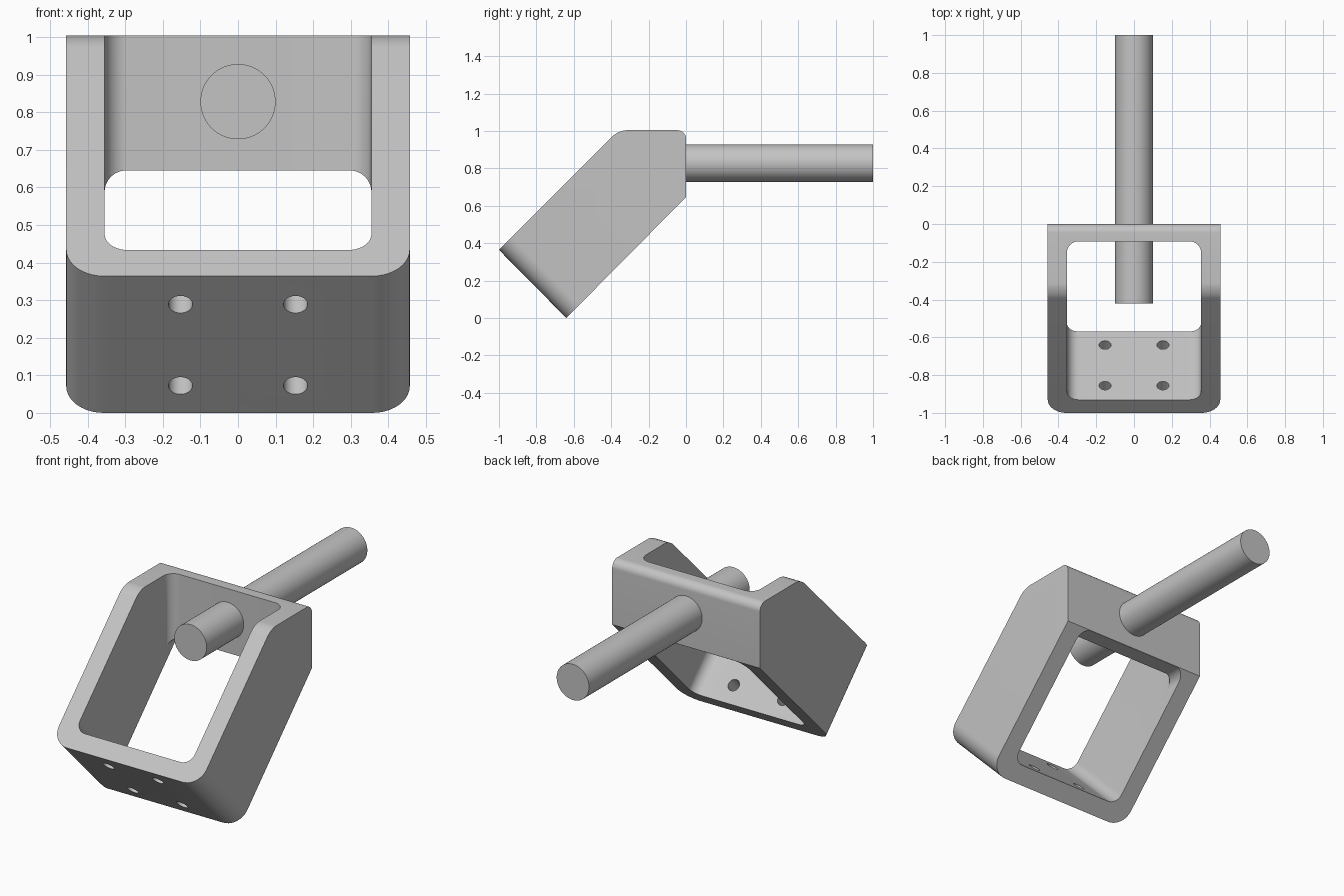
import bpy
import bmesh
from math import pi, radians
from mathutils import Vector, Matrix

if "Cube" in bpy.data.objects:
    bpy.data.objects.remove(bpy.data.objects["Cube"])

grey = bpy.data.materials.new("light_grey")
grey.use_nodes = True
colour = (0.55, 0.55, 0.55, 1)
grey.diffuse_color = colour
grey.node_tree.nodes["Principled BSDF"].inputs["Base Color"].default_value = colour


def finish(bm, name):
    bmesh.ops.recalc_face_normals(bm, faces=bm.faces)
    mesh = bpy.data.meshes.new(name)
    bm.to_mesh(mesh)
    bm.free()
    obj = bpy.data.objects.new(name, mesh)
    mesh.materials.append(grey)
    bpy.context.collection.objects.link(obj)
    return obj


def prism(name, profile, half, rounds):
    """Extrude a (y, z) profile across x; round edges picked by a rule."""
    bm = bmesh.new()
    face = bm.faces.new([bm.verts.new((-half, y, z)) for y, z in profile])
    new = bmesh.ops.extrude_face_region(bm, geom=[face])["geom"]
    bmesh.ops.translate(bm, vec=(2 * half, 0, 0),
                        verts=[v for v in new if isinstance(v, bmesh.types.BMVert)])
    for radius, rule in rounds:
        edges = [e for e in bm.edges
                 if rule((e.verts[0].co + e.verts[1].co) / 2)]
        bmesh.ops.bevel(bm, geom=edges, offset=radius, segments=10,
                        profile=0.5, affect='EDGES')
    return finish(bm, name)


def cylinder(name, radius, start, end, sides):
    start, end = Vector(start), Vector(end)
    axis = end - start
    turn = axis.to_track_quat('Z', 'Y').to_matrix().to_4x4()
    bm = bmesh.new()
    bmesh.ops.create_cone(bm, cap_ends=True, segments=sides, radius1=radius,
                          radius2=radius, depth=axis.length,
                          matrix=Matrix.Translation((start + end) / 2) @ turn)
    return finish(bm, name)


def cut(target, cutter):
    cutter.hide_render = True
    mod = target.modifiers.new("cut", 'BOOLEAN')
    mod.operation = 'DIFFERENCE'
    mod.solver = 'EXACT'
    mod.object = cutter
    bpy.context.view_layer.objects.active = target
    bpy.ops.object.modifier_apply(modifier=mod.name)
    bpy.data.objects.remove(cutter)


def near(y, z, x=None):
    """Rule: the edge middle lies at this place, on either side in x."""
    return lambda m: (abs(m.y - y) < 0.01 and abs(m.z - z) < 0.01
                      and (abs(m.x) < 0.01 if x is None else abs(abs(m.x) - x) < 0.01))


# Bent bracket body with rounded plate ends and top corners
width = 0.457
bracket = prism("bracket",
                [(-1, 0.364), (-0.36, 1.004), (0, 1.004), (0, 0.646), (-0.64, 0.004 - 0.004)],
                width,
                [(0.1, near(-0.82, 0.182, width)),
                 (0.045, lambda m: abs(m.x) < 0.01 and m.z > 0.99)])

# Inner opening following the slanted plate and upright back wall
inner = 0.355
opening = prism("opening_cutter",
                [(-0.092, 1.3), (-0.4, 1.3), (-1.1, 0.603), (-0.449, -0.048), (-0.092, 0.308)],
                inner,
                [(0.06, near(-0.092, 0.804, inner)),
                 (0.06, near(-0.7745, 0.2775, inner))])
cut(bracket, opening)

# Level underside of the back wall, with rounded ends
underside = prism("underside_cutter",
                  [(-0.2, 0.3), (-0.2, 0.645), (0.1, 0.645), (0.1, 0.3)],
                  inner, [(0.058, near(-0.05, 0.645, inner))])
cut(bracket, underside)

# Four screw holes square to the slanted plate
for x in (-0.153, 0.153):
    for z in (0.073, 0.288):
        middle = Vector((x, -0.638 - z, z))
        reach = Vector((0, 0.13, 0.13))
        cut(bracket, cylinder("hole_cutter", 0.032, middle - reach, middle + reach, 32))

# Rod through the back wall
rod = cylinder("rod", 0.1, (0, -0.42, 0.828), (0, 1, 0.828), 64)

# Smooth rounded surfaces, sharp edges kept
bpy.ops.object.select_all(action='DESELECT')
for obj in (bracket, rod):
    obj.select_set(True)
bpy.context.view_layer.objects.active = bracket
bpy.ops.object.shade_smooth_by_angle(angle=radians(30))
